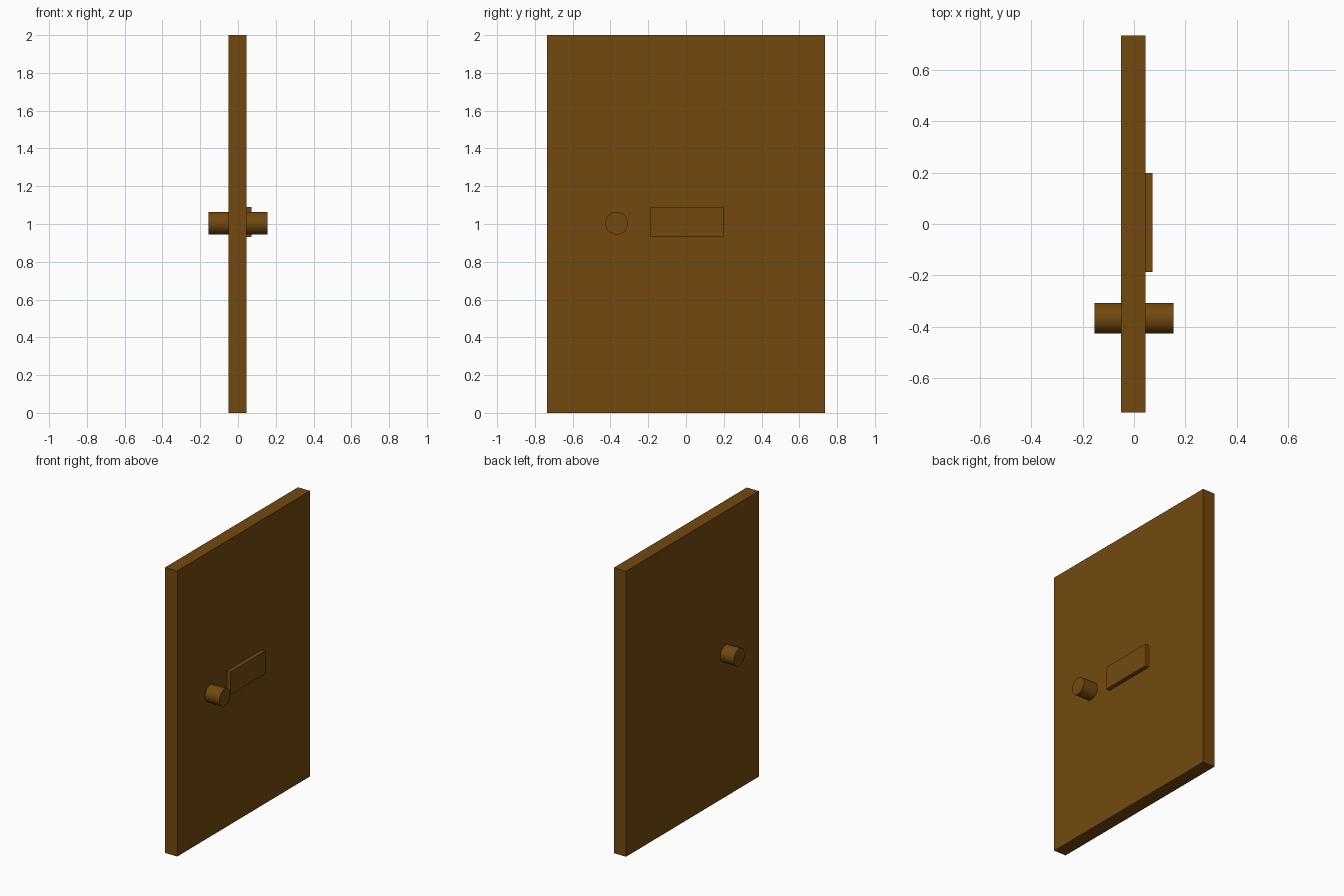
import bpy, math

if "Cube" in bpy.data.objects:
    bpy.data.objects.remove(bpy.data.objects["Cube"])

# Single brown wood colour
wood = bpy.data.materials.new("brown wood")
wood.diffuse_color = (0.17, 0.066, 0.005, 1)
wood.use_nodes = True
wood.node_tree.nodes["Principled BSDF"].inputs["Base Color"].default_value = wood.diffuse_color


def finish(name):
    ob = bpy.context.object
    ob.name = name
    ob.data.materials.append(wood)
    return ob


def box(name, lo, hi):
    """Box between two opposite corners."""
    bpy.ops.mesh.primitive_cube_add(size=1, location=[(a + b) / 2 for a, b in zip(lo, hi)])
    ob = finish(name)
    ob.scale = [b - a for a, b in zip(lo, hi)]
    bpy.ops.object.transform_apply(location=False, rotation=False, scale=True)
    return ob


# Door slab and the push plate on its right face
box("door_panel", (-0.05, -0.735, 0), (0.044, 0.735, 2))
box("push_plate", (0.04, -0.187, 0.931), (0.072, 0.199, 1.091))

# Round knob going through the door to both sides
bpy.ops.mesh.primitive_cylinder_add(vertices=32, radius=0.06, depth=0.31,
                                    location=(0, -0.368, 1.004),
                                    rotation=(0, math.pi / 2, 0))
finish("door_knob")
bpy.ops.object.shade_smooth_by_angle(angle=math.radians(30))
